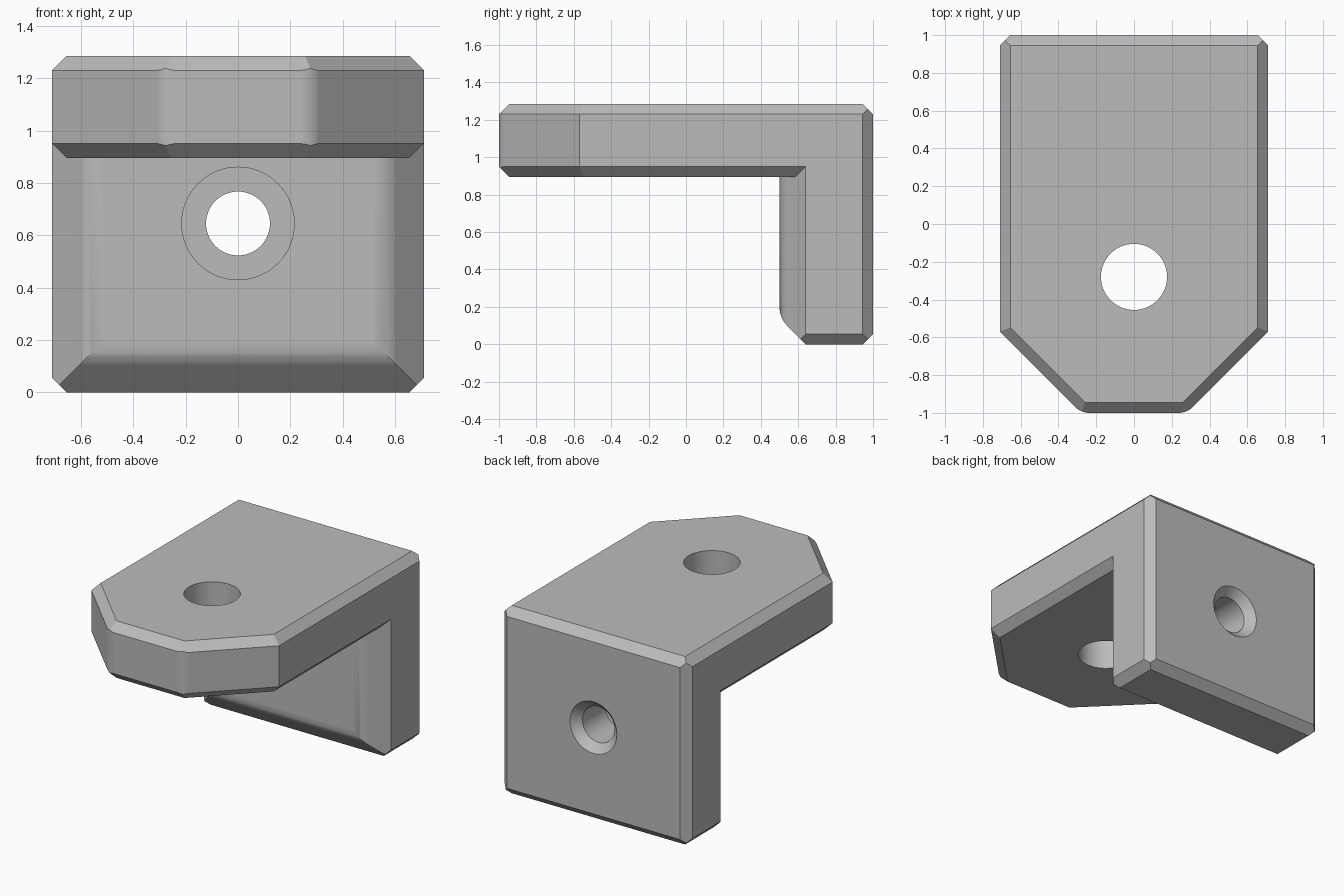
import bpy, bmesh, math
from mathutils import Matrix, Vector

if "Cube" in bpy.data.objects:
    bpy.data.objects.remove(bpy.data.objects["Cube"])

W, TOP, UNDER = 0.71, 1.285, 0.895   # half width, top and underside of the shelf
C = 0.055                            # chamfer size

grey = bpy.data.materials.new("plain grey")
grey.use_nodes = True
grey.diffuse_color = (0.5, 0.5, 0.5, 1)
grey.node_tree.nodes["Principled BSDF"].inputs["Base Color"].default_value = (0.5, 0.5, 0.5, 1)


def make_object(name, bm):
    bmesh.ops.recalc_face_normals(bm, faces=bm.faces)
    mesh = bpy.data.meshes.new(name)
    bm.to_mesh(mesh)
    bm.free()
    mesh.materials.append(grey)
    obj = bpy.data.objects.new(name, mesh)
    bpy.context.collection.objects.link(obj)
    return obj


def block(low, high):
    low, high = Vector(low), Vector(high)
    bm = bmesh.new()
    bmesh.ops.create_cube(bm, size=1, matrix=Matrix.Translation((low + high) / 2)
                          @ Matrix.Diagonal((high - low).to_4d()))
    for v in bm.verts:
        v.co = [round(c, 5) for c in v.co]
    return bm


def trim(bm, point, normal):
    """Slice off everything beyond a plane and close the cut."""
    geom = bm.verts[:] + bm.edges[:] + bm.faces[:]
    cut = bmesh.ops.bisect_plane(bm, geom=geom, dist=1e-6, plane_co=point,
                                 plane_no=normal, clear_outer=True)["geom_cut"]
    edges = [e for e in cut if isinstance(e, bmesh.types.BMEdge)]
    if edges:
        bmesh.ops.contextual_create(bm, geom=edges)


def chamfer(bm, corner, a, b, size=C):
    """45 degree chamfer on the edge through corner between faces a and b."""
    a, b = Vector(a).normalized(), Vector(b).normalized()
    trim(bm, Vector(corner) - a * size, a + b)


def fillet(bm, corner, a, b, tangent, steps=8):
    """Round the edge between faces a and b with tangent slices."""
    a, b = Vector(a).normalized(), Vector(b).normalized()
    half = a.angle(b) / 2
    radius = tangent / math.tan(half)
    middle = (a + b).normalized()
    centre = Vector(corner) - middle * radius / math.cos(half)
    for i in range(1, steps):
        n = a.slerp(b, i / steps)
        trim(bm, centre + n * radius, n)


def turned(name, profile, centre, axis):
    """Cutter made of stacked cones: profile is (distance along axis, radius)."""
    bm = bmesh.new()
    rings = []
    for d, r in profile:
        rings.append([bm.verts.new((r * math.cos(t), r * math.sin(t), d))
                      for t in (math.tau * k / 64 for k in range(64))])
    for p, q in zip(rings, rings[1:]):
        for k in range(64):
            j = (k + 1) % 64
            bm.faces.new((p[k], p[j], q[j], q[k]))
    bm.faces.new(rings[0])
    bm.faces.new(rings[-1])
    turn = Vector((0, 0, 1)).rotation_difference(Vector(axis)).to_matrix().to_4x4()
    bm.transform(Matrix.Translation(centre) @ turn)
    return make_object(name, bm)


def combine(target, other, operation):
    mod = target.modifiers.new(operation.lower(), 'BOOLEAN')
    mod.operation, mod.object, mod.solver = operation, other, 'EXACT'
    bpy.context.view_layer.objects.active = target
    bpy.ops.object.modifier_apply(modifier=mod.name)
    bpy.data.objects.remove(other)


X, Y, Z = Vector((1, 0, 0)), Vector((0, 1, 0)), Vector((0, 0, 1))

# Shelf: clipped front corners, then chamfers along top and bottom
shelf = block((-W, -1, UNDER), (W, 0.85, TOP))
for s in (-1, 1):
    diagonal = (s * X - Y).normalized()
    trim(shelf, (s * W, -0.57, 1), diagonal)
    fillet(shelf, (s * 0.28, -1, 1), -Y, diagonal, 0.045)
for z, face in ((TOP, Z), (UNDER, -Z)):
    chamfer(shelf, (0, -1, z), -Y, face)
    for s in (-1, 1):
        chamfer(shelf, (s * W, 0, z), s * X, face)
        chamfer(shelf, (s * W, -0.57, z), s * X - Y, face)

# Upright: broad sloped front edges, rounded where they meet the front face
upright = block((-W, 0.5, 0), (W, 1, TOP))
slopes = [((s * W, 0.5, 0), s * X) for s in (-1, 1)] + [((0, 0.5, 0), -Z)]
for corner, side in slopes:
    chamfer(upright, corner, -Y, side, 0.14)
    fillet(upright, Vector(corner) - side * 0.14, -Y, side - Y, 0.06)
for z, face in ((TOP, Z), (0, -Z)):
    chamfer(upright, (0, 1, z), Y, face)
    for s in (-1, 1):
        chamfer(upright, (s * W, 1, z), s * X, face)
for s in (-1, 1):
    chamfer(upright, (s * W, 1, 0), s * X, Y)

bracket = make_object("angle_bracket", shelf)
combine(bracket, make_object("upright", upright), 'UNION')

# Plain hole in the shelf; counterbored and countersunk hole in the upright
combine(bracket, turned("shelf_hole", [(0.7, 0.175), (1.5, 0.175)], (0, -0.28, 0), Z), 'DIFFERENCE')
bolt = [(0.4, 0.215), (0.7, 0.215), (0.7, 0.122), (0.945, 0.122), (1, 0.177), (1.02, 0.197)]
combine(bracket, turned("bolt_hole", bolt, (0, 0, 0.645), Y), 'DIFFERENCE')

# Smooth fillets and holes, keep chamfers crisp
bpy.ops.object.select_all(action='DESELECT')
bracket.select_set(True)
bpy.context.view_layer.objects.active = bracket
bpy.ops.object.shade_smooth_by_angle(angle=math.radians(25))
weighted = bracket.modifiers.new("even_shading", 'WEIGHTED_NORMAL')
weighted.keep_sharp = True
